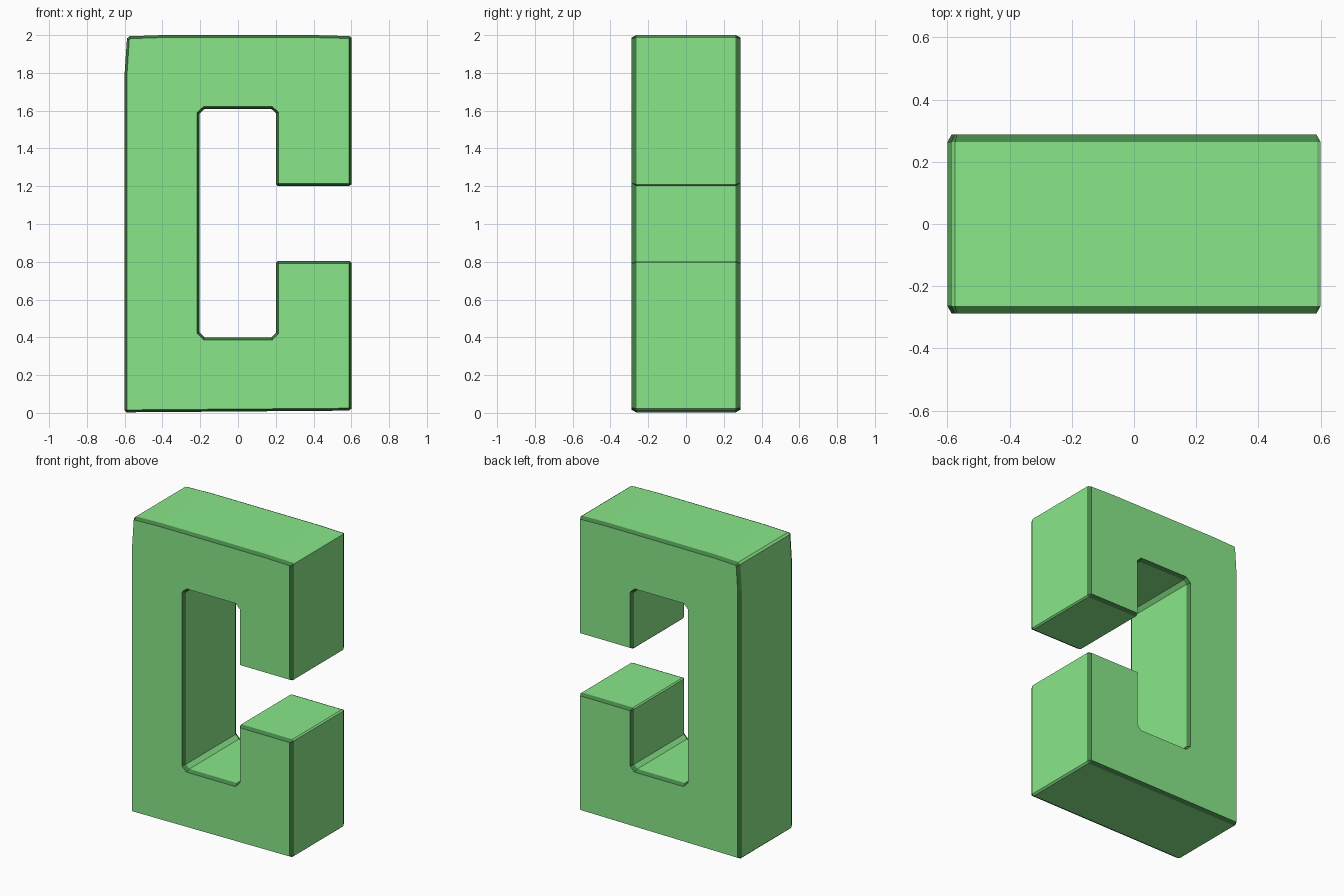
import bpy, bmesh
from mathutils import Vector

if "Cube" in bpy.data.objects:
    bpy.data.objects.remove(bpy.data.objects["Cube"])


def material(name, rgb):
    m = bpy.data.materials.new(name)
    m.diffuse_color = (*rgb, 1)
    m.use_nodes = True
    m.node_tree.nodes["Principled BSDF"].inputs["Base Color"].default_value = m.diffuse_color
    return m


light = material("leaf green", (0.251, 0.807, 0.254))
dark = material("dark green", (0.06, 0.23, 0.063))

# C-shaped outline (x, z), counter-clockwise from the lower left, corners clipped
outline = [Vector(p) for p in [
    (-0.59, 0.003), (0.588, 0.012), (0.6, 0.022),
    (0.6, 0.797), (0.59, 0.805), (0.21, 0.805), (0.202, 0.797),
    (0.202, 0.425), (0.178, 0.4), (-0.178, 0.4), (-0.203, 0.425),
    (-0.203, 1.585), (-0.178, 1.608), (0.178, 1.608), (0.202, 1.585),
    (0.202, 1.21), (0.21, 1.202), (0.59, 1.202), (0.6, 1.21),
    (0.6, 1.988), (0.588, 1.995), (0.4, 2.0), (-0.4, 2.0),
    (-0.575, 1.994), (-0.588, 1.982), (-0.6, 1.8), (-0.6, 0.013)]]


def inset(points, d):
    """Move each point inward by a mitred distance d."""
    out = []
    for i, p in enumerate(points):
        a = (p - points[i - 1]).normalized()
        b = (points[(i + 1) % len(points)] - p).normalized()
        na, nb = Vector((-a.y, a.x)), Vector((-b.y, b.x))
        out.append(p + (na + nb) * (d / (1 + na.dot(nb))))
    return out


# Front cap, dark chamfer, straight walls, dark chamfer, back cap
bm = bmesh.new()
small = inset(outline, 0.013)
rings = [[bm.verts.new((p.x, y, p.y)) for p in pts]
         for pts, y in ((small, -0.288), (outline, -0.263), (outline, 0.263), (small, 0.288))]
n = len(outline)
for k in range(3):
    r, s = rings[k], rings[k + 1]
    for i in range(n):
        j = (i + 1) % n
        f = bm.faces.new((r[i], s[i], s[j], r[j]))
        f.material_index = 0 if k == 1 else 1
caps = [bm.faces.new(rings[0]), bm.faces.new(rings[-1][::-1])]
bm.normal_update()
bmesh.ops.triangulate(bm, faces=caps, ngon_method='EAR_CLIP')
bmesh.ops.recalc_face_normals(bm, faces=bm.faces)

mesh = bpy.data.meshes.new("open_block_frame")
bm.to_mesh(mesh)
bm.free()
mesh.materials.append(light)
mesh.materials.append(dark)
bpy.context.collection.objects.link(bpy.data.objects.new("open_block_frame", mesh))
